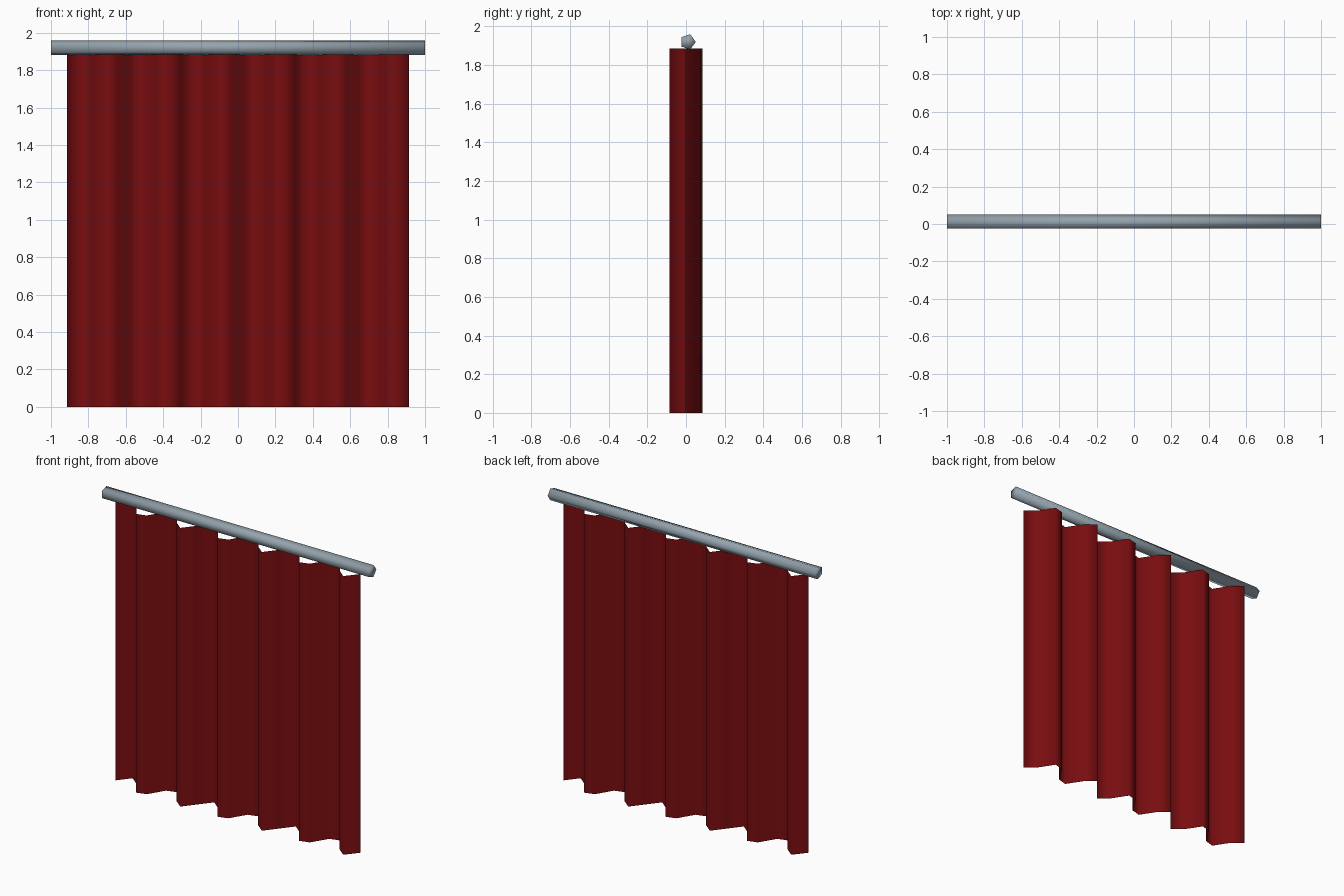
import bpy
import bmesh
import math
from mathutils import Matrix

cube = bpy.data.objects.get("Cube")
if cube:
    bpy.data.objects.remove(cube, do_unlink=True)


def make_material(name, color):
    mat = bpy.data.materials.new(name)
    mat.use_nodes = True
    mat.diffuse_color = color
    mat.node_tree.nodes["Principled BSDF"].inputs["Base Color"].default_value = color
    return mat


def make_object(name, bm, mat):
    for face in bm.faces:
        face.smooth = True
    mesh = bpy.data.meshes.new(name)
    bm.to_mesh(mesh)
    bm.free()
    mesh.materials.append(mat)
    obj = bpy.data.objects.new(name, mesh)
    bpy.context.collection.objects.link(obj)
    return obj


red = make_material("dark red cloth", (0.19, 0.004, 0.005, 1))
steel = make_material("grey blue metal", (0.30, 0.37, 0.42, 1))

# Pleated curtain: one thin sheet following a sine wave
WIDTH, HEIGHT, DEPTH = 1.83, 1.885, 0.086
FOLDS, STEPS = 6, 27
bm = bmesh.new()
previous = None
for i in range(STEPS + 1):
    t = i / STEPS
    x = (t - 0.5) * WIDTH
    y = DEPTH * math.sin(t * FOLDS * math.tau)
    column = [bm.verts.new((x, y, z)) for z in (0, HEIGHT)]
    if previous:
        bm.faces.new((previous[0], column[0], column[1], previous[1]))
    previous = column
make_object("curtain", bm, red)

# Five-sided curtain rod lying along x, one corner pointing back
bm = bmesh.new()
bmesh.ops.create_cone(bm, cap_ends=True, segments=5, radius1=0.0415,
                      radius2=0.0415, depth=2)
bm.transform(Matrix.Rotation(math.pi / 2, 4, "Y"))
back = max(bm.verts, key=lambda v: v.co.y).co
turn = -math.atan2(back.z, back.y)
bm.transform(Matrix.Translation((0, 0.009, 1.92)) @ Matrix.Rotation(turn, 4, "X"))
make_object("curtain_rod", bm, steel)
